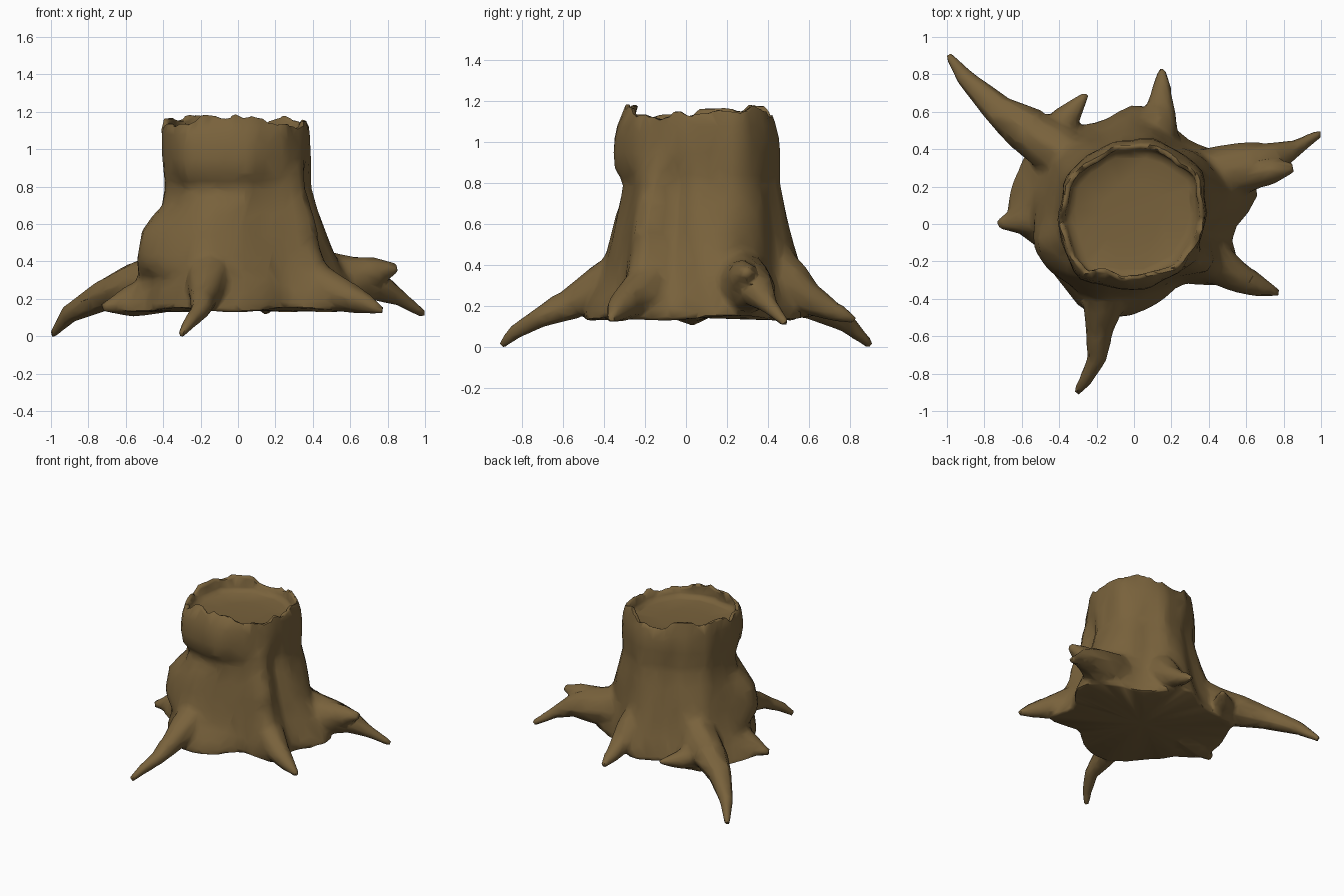
import bpy, bmesh, math, random
from mathutils import Vector

if "Cube" in bpy.data.objects:
    bpy.data.objects.remove(bpy.data.objects["Cube"])

random.seed(4)
bark = bpy.data.materials.new("brown_bark")
bark.diffuse_color = (0.19, 0.122, 0.045, 1)
bark.use_nodes = True
bark.node_tree.nodes["Principled BSDF"].inputs["Base Color"].default_value = bark.diffuse_color
parts = []


def finish(name, bm):
    bmesh.ops.recalc_face_normals(bm, faces=bm.faces[:])
    me = bpy.data.meshes.new(name)
    bm.to_mesh(me)
    bm.free()
    me.materials.append(bark)
    ob = bpy.data.objects.new(name, me)
    bpy.context.collection.objects.link(ob)
    parts.append(ob)


def loft(bm, rings):
    """Bridge a list of point rings and close both ends."""
    vs = [[bm.verts.new(p) for p in r] for r in rings]
    n = len(vs[0])
    for a, b in zip(vs, vs[1:]):
        for i in range(n):
            bm.faces.new((a[i], a[(i + 1) % n], b[(i + 1) % n], b[i]))
    for ring in (vs[0], vs[-1]):
        c = bm.verts.new(sum((v.co for v in ring), Vector()) / n)
        for i in range(n):
            bm.faces.new((ring[i], ring[(i + 1) % n], c))


# Trunk: profile (height, radius) swollen by lobes around the axis
CX, CY = -0.013, 0.06
PROFILE = [(0.14, 0.47), (0.3, 0.45), (0.45, 0.435), (0.6, 0.415), (0.8, 0.378),
           (0.95, 0.387), (1.1, 0.388), (1.2, 0.378)]
# flares into the roots: angle, amount, angular width, height of fade
FLARES = [(14, 0.23, 24, 0.36), (-32, 0.2, 14, 0.4), (-107, 0.1, 20, 0.34),
          (-85, 0.05, 15, 0.15), (-176, 0.18, 15, 0.16), (162, 0.15, 18, 0.17),
          (139, 0.18, 16, 0.33), (80, 0.09, 20, 0.38), (98, 0.045, 16, 0.3),
          (118, 0.03, 14, 0.2), (-135, 0.07, 20, 0.3)]
# swellings: angle, height, amount, angular width, height spread
BURLS = [(-156, 0.49, 0.1, 24, 0.16), (-130, 1.0, 0.05, 26, 0.17),
         (-75, 1.0, 0.025, 24, 0.17), (65, 0.95, 0.015, 25, 0.3),
         (-36, 0.72, 0.03, 11, 0.2), (-80, 0.5, -0.03, 20, 0.22),
         (-98, 0.77, -0.025, 32, 0.07), (35, 0.85, 0.035, 20, 0.36),
         (-15, 0.6, -0.03, 9, 0.3), (112, 0.6, -0.02, 10, 0.4)]


def gap(a, b):
    return (a - b + 180) % 360 - 180


def trunk_radius(a, z):
    r = PROFILE[-1][1]
    for (z0, r0), (z1, r1) in zip(PROFILE, PROFILE[1:]):
        if z <= z1:
            r = r0 + (r1 - r0) * max(0, z - z0) / (z1 - z0)
            break
    for fa, amt, w, h in FLARES:
        r += amt * math.exp(-(gap(a, fa) / w) ** 2 - (max(0, z - 0.14) / h) ** 1.3)
    for ba, bz, amt, w, h in BURLS:
        r += amt * math.exp(-(gap(a, ba) / w) ** 2 - ((z - bz) / h) ** 6)
    t = math.radians(a)
    # the mouth narrows front to back
    r -= 0.035 * math.sin(t) ** 2 * min(1, max(0, (z - 1.0) / 0.16))
    return r + 0.007 * math.sin(9 * t + 3 * z) + 0.004 * math.sin(14 * t - 5 * z)


N = 48
angles = [i * 360 / N for i in range(N)]
# jagged broken rim heights
rim = [1.155 + 0.02 * math.sin(math.radians(3 * a + 30)) + random.uniform(-0.03, 0.027)
       for a in angles]


def ring(height, scale=1.0):
    pts = []
    for i, a in enumerate(angles):
        z = height(i)
        r = trunk_radius(a, z) * scale
        t = math.radians(a)
        pts.append(Vector((CX + r * math.cos(t), CY + r * math.sin(t), z)))
    return pts


base = [0.14 + 0.012 * math.sin(math.radians(5 * a)) for a in angles]
rings = [ring(lambda i: base[i], 0.98)]
for z in (0.18, 0.25, 0.31, 0.36, 0.42, 0.48, 0.56, 0.64, 0.7, 0.75, 0.79, 0.83, 0.87,
          0.95, 1.02, 1.08):
    rings.append(ring(lambda i: z))
rings.append(ring(lambda i: rim[i]))
rings.append(ring(lambda i: rim[i] - 0.01, 0.925))
rings.append(ring(lambda i: 1.085, 0.89))
rings.append(ring(lambda i: 1.06, 0.8))
rings.append(ring(lambda i: 1.05, 0.4))
bm = bmesh.new()
loft(bm, rings)
finish("hollow_stump", bm)


# Roots: tapered tubes along (x, y, z, radius) points
def root(name, pts, sides=8):
    path = [Vector(p[:3]) for p in pts]
    rings = []
    for k, p in enumerate(path):
        d = (path[min(k + 1, len(path) - 1)] - path[max(k - 1, 0)]).normalized()
        side = d.cross(Vector((0, 0, 1))).normalized()
        up = side.cross(d)
        r = pts[k][3]
        rings.append([p + r * random.uniform(0.92, 1.06) *
                      (side * math.cos(t) + up * math.sin(t))
                      for t in (2 * math.pi * j / sides for j in range(sides))])
    bm = bmesh.new()
    loft(bm, rings)
    finish(name, bm)


root("back_left_root", [(-.27, .3, .42, .12), (-.42, .4, .3, .15), (-.57, .5, .27, .125),
                        (-.72, .61, .22, .085), (-.9, .78, .12, .05), (-.99, .9, .01, .02)])
root("back_left_spur", [(-.43, .46, .25, .12), (-.35, .58, .22, .075), (-.245, .705, .22, .018)])
root("right_root", [(.25, .2, .4, .14), (.45, .27, .31, .16), (.62, .31, .29, .13),
                    (.75, .35, .27, .085), (.87, .41, .2, .042), (.995, .485, .115, .02)])
root("right_root_stub", [(.5, .27, .31, .13), (.74, .285, .345, .075), (.85, .3, .365, .025)])
root("front_right_root", [(.24, -.1, .42, .12), (.42, -.2, .27, .125), (.56, -.285, .22, .09),
                          (.68, -.34, .175, .055), (.775, -.368, .135, .018)])
root("front_left_root", [(-.14, -.26, .42, .1), (-.165, -.42, .28, .12), (-.185, -.56, .21, .08),
                         (-.2, -.72, .14, .05), (-.26, -.84, .07, .035), (-.305, -.9, .01, .02)])
root("back_root", [(.09, .36, .48, .1), (.12, .5, .31, .12), (.14, .6, .24, .085),
                   (.15, .73, .17, .05), (.15, .825, .13, .018)])
root("left_root", [(-.4, .05, .24, .12), (-.58, .03, .19, .09), (-.725, 0, .155, .025)])

# Fuse the roots into the trunk as one skin of bark
bpy.ops.object.select_all(action='DESELECT')
for p in parts:
    p.select_set(True)
stump = parts[0]
bpy.context.view_layer.objects.active = stump
bpy.ops.object.join()
fuse = stump.modifiers.new("fuse", 'REMESH')
fuse.mode = 'VOXEL'
fuse.voxel_size = 0.014
bpy.ops.object.modifier_apply(modifier="fuse")

# Soften the joints only, keeping the rim, underside and root tips crisp
bm = bmesh.new()
bm.from_mesh(stump.data)
joint = [v for v in bm.verts if 0.18 < v.co.z < 0.55
         and math.hypot(v.co.x - CX, v.co.y - CY) < 0.72]
for _ in range(12):
    bmesh.ops.smooth_vert(bm, verts=joint, factor=0.5,
                          use_axis_x=True, use_axis_y=True, use_axis_z=True)
bm.to_mesh(stump.data)
bm.free()

# Reduce to a sparse hand-carved mesh
thin = stump.modifiers.new("thin", 'DECIMATE')
thin.ratio = 0.05
bpy.ops.object.modifier_apply(modifier="thin")
if not stump.data.materials:
    stump.data.materials.append(bark)
for f in stump.data.polygons:
    f.material_index = 0
bpy.ops.object.shade_smooth_by_angle(angle=math.radians(50))
